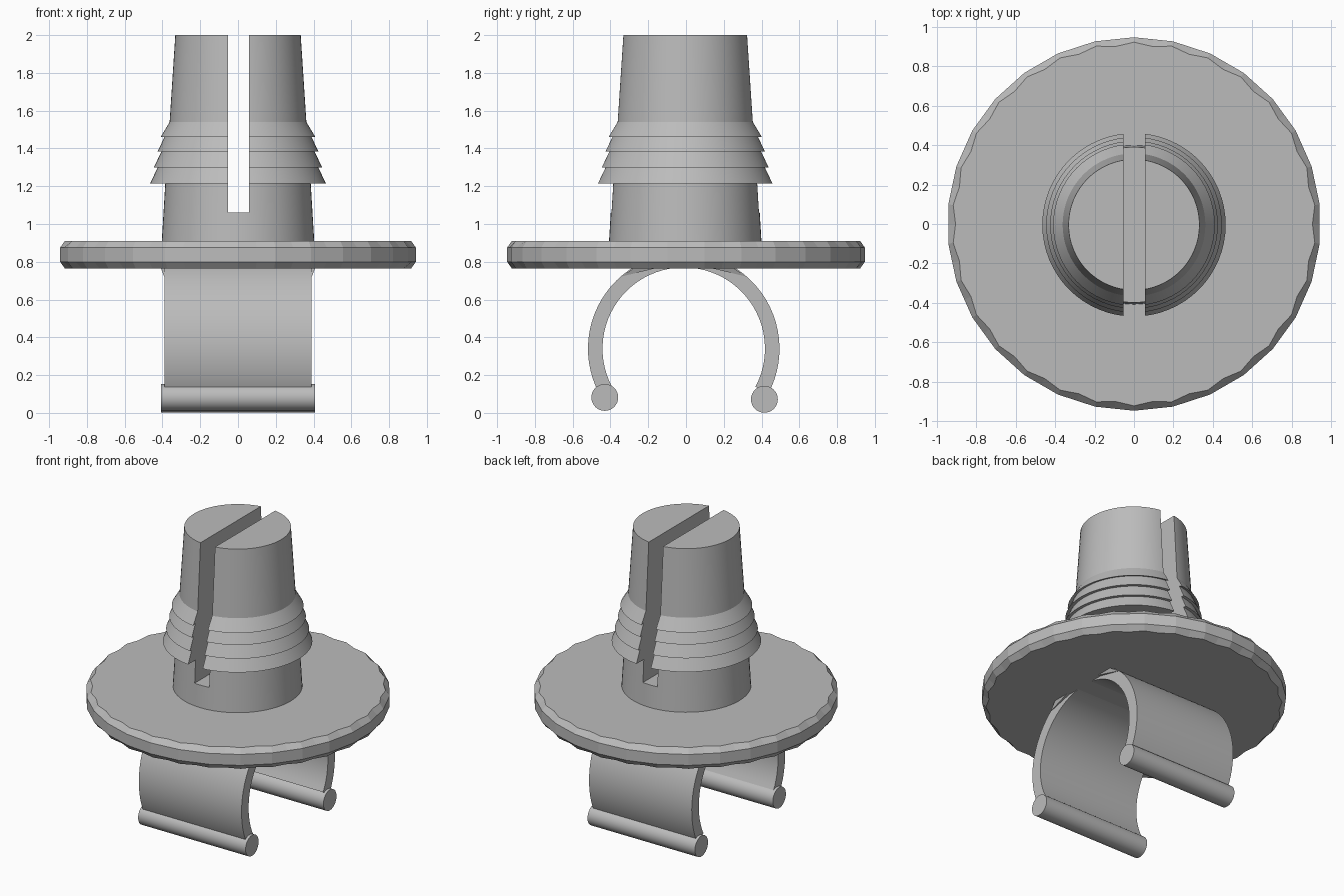
import bpy, bmesh, math
from math import sin, cos, pi

if "Cube" in bpy.data.objects:
    bpy.data.objects.remove(bpy.data.objects["Cube"], do_unlink=True)

grey = bpy.data.materials.new("plain grey")
grey.use_nodes = True
grey.diffuse_color = (0.5, 0.5, 0.5, 1)
grey.node_tree.nodes["Principled BSDF"].inputs["Base Color"].default_value = (0.5, 0.5, 0.5, 1)


def finish(name, bm, smooth=0):
    bmesh.ops.recalc_face_normals(bm, faces=bm.faces)
    mesh = bpy.data.meshes.new(name)
    bm.to_mesh(mesh)
    bm.free()
    obj = bpy.data.objects.new(name, mesh)
    bpy.context.collection.objects.link(obj)
    mesh.materials.append(grey)
    if smooth:
        bpy.ops.object.select_all(action='DESELECT')
        obj.select_set(True)
        bpy.context.view_layer.objects.active = obj
        bpy.ops.object.shade_smooth_by_angle(angle=math.radians(smooth))
    return obj


def stack(rings, bm):
    """Bridge equal-sized rings of points and cap both ends."""
    loops = [[bm.verts.new(p) for p in ring] for ring in rings]
    n = len(loops[0])
    for a, b in zip(loops, loops[1:]):
        for i in range(n):
            j = (i + 1) % n
            bm.faces.new((a[i], a[j], b[j], b[i]))
    bm.faces.new(loops[0])
    bm.faces.new(loops[-1])
    return bm


def circle(r, z, n, y=0):
    return [(r * cos(2 * pi * i / n), y + r * sin(2 * pi * i / n), z) for i in range(n)]


def prism(points, x0, x1):
    """Extrude a (y, z) outline along x."""
    return stack([[(x, y, z) for y, z in points] for x in (x0, x1)], bmesh.new())


# Flange: many-sided disc whose chamfer edge is scalloped
SIDES = 30


def flange_ring(r_corner, r_middle, z):
    ring = []
    for i in range(SIDES * 2):
        a = pi / 2 + pi * i / SIDES
        r = r_middle if i % 2 else r_corner
        ring.append((r * cos(a), r * sin(a), z))
    return ring


flat = 0.947 * cos(pi / SIDES)
finish("flange", stack([
    flange_ring(0.922, 0.905, 0.765), flange_ring(0.947, flat, 0.80),
    flange_ring(0.947, flat, 0.875), flange_ring(0.922, 0.905, 0.91)], bmesh.new()))

# Stem: tapered plug with barbed ribs
profile = [(0.41, 0.80), (0.385, 1.215)]
for r, z in ((0.465, 1.215), (0.445, 1.30), (0.425, 1.385)):
    profile += [(r, z), (r - 0.04, z + 0.085)]
profile += [(0.41, 1.46), (0.362, 1.54), (0.332, 2.0)]
stem = finish("stem", stack([circle(r, z, 64, -0.004) for r, z in profile], bmesh.new()))

# Slot cut through the stem from front to back
cutter = finish("slot_cutter", prism([(-1, 1.06), (1, 1.06), (1, 2.2), (-1, 2.2)], -0.053, 0.057))
cutter.hide_render = True
cut = stem.modifiers.new("slot", 'BOOLEAN')
cut.object = cutter
cut.solver = 'EXACT'
bpy.context.view_layer.objects.active = stem
stem.select_set(True)
bpy.ops.object.modifier_apply(modifier="slot")
bpy.data.objects.remove(cutter, do_unlink=True)
bpy.ops.object.select_all(action='DESELECT')
stem.select_set(True)
bpy.ops.object.shade_smooth_by_angle(angle=math.radians(20))

# Clip: open C-shaped band under the flange
CY, CZ, OUTER, INNER = -0.012, 0.34, 0.507, 0.43
start, end, steps = math.radians(-28), math.radians(208), 48
angles = [start + (end - start) * i / steps for i in range(steps + 1)]


def arc(r, angs):
    return [(CY + r * cos(a), CZ + r * sin(a)) for a in angs]


finish("clip_band", prism(arc(OUTER, angles) + arc(INNER, angles[::-1]), -0.39, 0.39), 30)

# Round beads on the clip ends, and small gussets where the band meets the flange
for side, y, z in (("front", -0.43, 0.082), ("back", 0.415, 0.072)):
    ring = [(y + 0.071 * cos(2 * pi * i / 32), z + 0.071 * sin(2 * pi * i / 32)) for i in range(32)]
    finish(side + "_bead", prism(ring, -0.408, 0.408), 30)
    s = -1 if side == "front" else 1
    bm = bmesh.new()
    low = [(x, CY + s * 0.33, 0.722) for x in (-0.391, 0.391)]
    far = [(x, CY + s * 0.26, 0.77) for x in (-0.41, 0.41)]
    near = [(x, CY + s * 0.13, 0.77) for x in (-0.41, 0.41)]
    stack([[p[i] for p in (low, far, near)] for i in (0, 1)], bm)
    # keep the gusset outside the clip's opening
    finish(side + "_gusset", bm)
